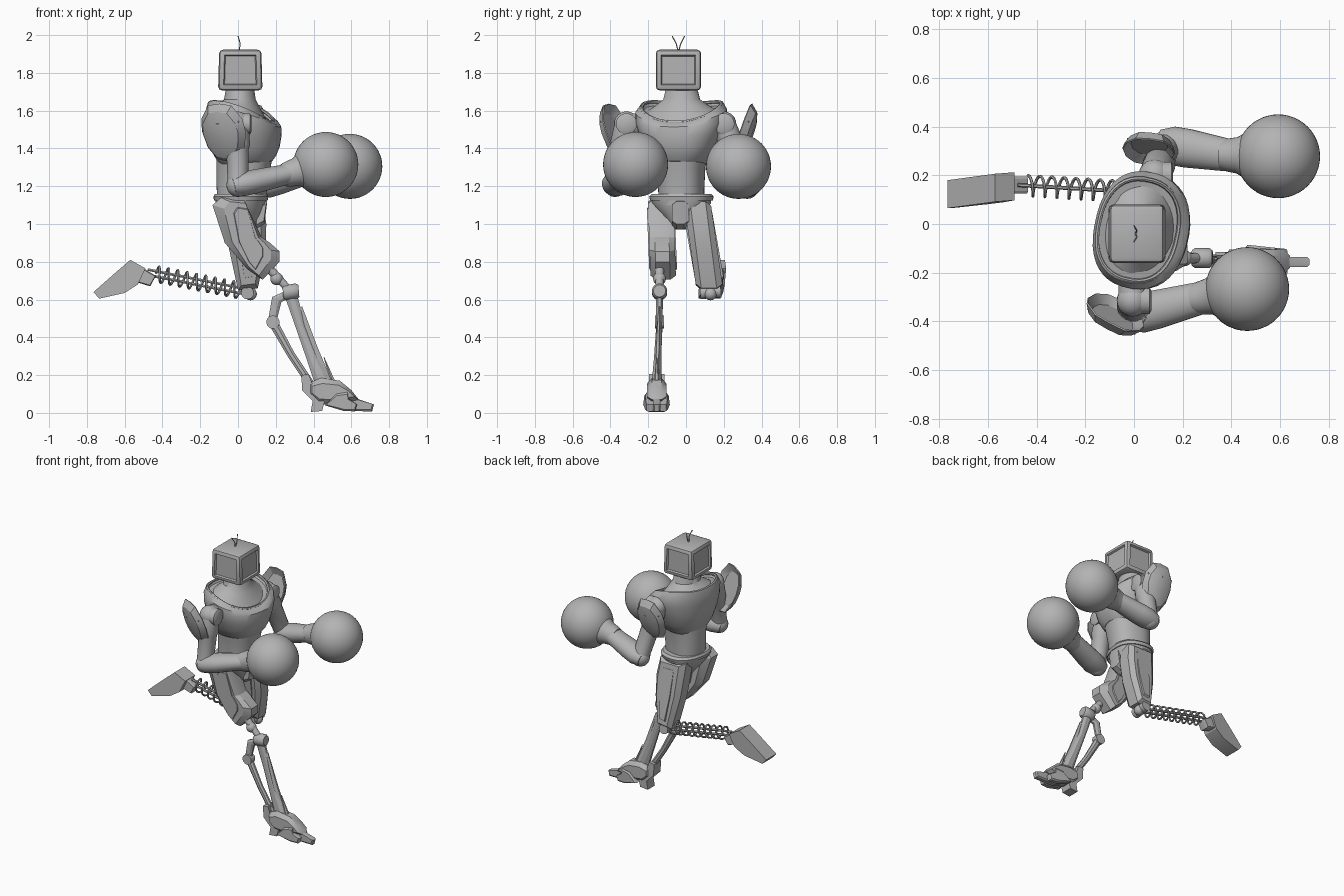
import bpy, bmesh, math
from mathutils import Vector, Matrix

if "Cube" in bpy.data.objects:
    bpy.data.objects.remove(bpy.data.objects["Cube"], do_unlink=True)

metal = bpy.data.materials.new("plain grey")
metal.use_nodes = True
GREY = (0.45, 0.45, 0.45, 1)
metal.diffuse_color = GREY
metal.node_tree.nodes["Principled BSDF"].inputs["Base Color"].default_value = GREY


def finish(ob, name, angle=35):
    ob.name = name
    ob.data.materials.clear()
    ob.data.materials.append(metal)
    bpy.ops.object.select_all(action='DESELECT')
    ob.select_set(True)
    bpy.context.view_layer.objects.active = ob
    if angle:
        bpy.ops.object.shade_smooth_by_angle(angle=math.radians(angle))
    return ob


def from_bmesh(name, bm, angle=35):
    bmesh.ops.recalc_face_normals(bm, faces=bm.faces[:])
    me = bpy.data.meshes.new(name)
    bm.to_mesh(me)
    bm.free()
    ob = bpy.data.objects.new(name, me)
    bpy.context.collection.objects.link(ob)
    return finish(ob, name, angle)


def skin(name, rings, angle=35):
    """Bridge equal point rings and cap both ends."""
    bm = bmesh.new()
    loops = [[bm.verts.new(p) for p in r] for r in rings]
    n = len(loops[0])
    for a, b in zip(loops, loops[1:]):
        for i in range(n):
            j = (i + 1) % n
            bm.faces.new((a[i], a[j], b[j], b[i]))
    bm.faces.new(loops[0])
    bm.faces.new(loops[-1])
    return from_bmesh(name, bm, angle)


def oval(rx, ry, n, power=1.0):
    pts = []
    for i in range(n):
        c, s = math.cos(math.tau * (i + .5) / n), math.sin(math.tau * (i + .5) / n)
        pts.append(Vector((math.copysign(abs(c) ** power, c) * rx,
                           math.copysign(abs(s) ** power, s) * ry, 0)))
    return pts


def tube(name, pts, radii, n=20, squash=1.0, angle=40):
    """Round or flattened limb along a path."""
    pts = [Vector(p) for p in pts]
    rings = []
    for i, (p, r) in enumerate(zip(pts, radii)):
        d = pts[min(i + 1, len(pts) - 1)] - pts[max(i - 1, 0)]
        z = d.normalized()
        side = z.cross(Vector((0, 1, 0)))
        side = side.normalized() if side.length > .05 else Vector((1, 0, 0))
        m = Matrix((side, z.cross(side), z)).transposed()
        rings.append([p + m @ q for q in oval(r, r * squash, n)])
    return skin(name, rings, angle)


TWIST = Matrix.Rotation(math.radians(-12), 3, 'Z')


def body_ring(z, cx, rx, ry, tilt=0, power=.85, n=40):
    """Torso ring; tilt drops the front and lifts the shoulders."""
    return [Vector((.02, -.025, z + tilt * (3 * p.y ** 2 - p.x))) + TWIST @ Vector((cx + p.x, p.y, 0))
            for p in oval(rx, ry, n, power)]


def prism(name, outline, layers, lean=0, skew=0):
    """Side outline stacked along y; each layer is (y, x scale, z scale)."""
    cx = sum(p[0] for p in outline) / len(outline)
    cz = sum(p[1] for p in outline) / len(outline)
    rings = []
    for y, sx, sz in layers:
        rings.append([Vector((cx + (x - cx) * sx, y + lean * (z - cz) + skew * (x - cx), cz + (z - cz) * sz))
                      for x, z in outline])
    return skin(name, rings, 25)


def ball(name, p, r, seg=20):
    bpy.ops.mesh.primitive_uv_sphere_add(segments=seg, ring_count=seg // 2, radius=r, location=p)
    return finish(bpy.context.object, name, 40)


def wire(name, pts, r, cyclic=False):
    cu = bpy.data.curves.new(name, 'CURVE')
    cu.dimensions, cu.bevel_depth, cu.bevel_resolution = '3D', r, 1
    sp = cu.splines.new('POLY')
    sp.points.add(len(pts) - 1)
    for q, p in zip(sp.points, pts):
        q.co = (*p, 1)
    sp.use_cyclic_u = cyclic
    cu.use_fill_caps = not cyclic
    ob = bpy.data.objects.new(name, cu)
    bpy.context.collection.objects.link(ob)
    finish(ob, name, 0)
    bpy.ops.object.convert(target='MESH')
    return finish(bpy.context.object, name, 50)


# Head: bevelled box with recessed screen and side panels
bm = bmesh.new()
bmesh.ops.create_cube(bm, size=1, matrix=Matrix.Translation((.012, -.04, 1.815))
                      @ Matrix.Diagonal((.235, .24, .215, 1)))
for v in bm.verts:
    if v.co.z > 1.8:
        v.co.x = .012 + (v.co.x - .012) * .95
bmesh.ops.bevel(bm, geom=bm.edges[:], offset=.02, segments=2, profile=.5, affect='EDGES')
bm.normal_update()
sides = [f for f in bm.faces if abs(f.normal.z) < .5 and f.calc_area() > .02]
bmesh.ops.inset_individual(bm, faces=sides, thickness=.012, depth=0)
bmesh.ops.inset_individual(bm, faces=sides, thickness=.008, depth=-.012)
from_bmesh("head", bm, 25)
for s in (-1, 1):
    wire("antenna", [(.005, -.04, 1.91), (.012, -.04 + s * .012, 1.955),
                     (.0, -.04 + s * .033, 1.995)], .003)

# Torso, twisted slightly about the vertical
skin("neck", [body_ring(z, cx, rx, ry, t, 1) for z, cx, rx, ry, t in (
    (1.55, 0, .16, .20, .3), (1.59, -.005, .13, .165, .25), (1.63, -.01, .102, .13, .1),
    (1.66, -.01, .083, .098, 0), (1.73, -.01, .072, .08, 0))])
skin("chest", [body_ring(*r) for r in (
    (1.315, .04, .12, .11, -.15), (1.34, .03, .15, .145, -.15), (1.40, .02, .178, .185, -.05),
    (1.47, .015, .192, .217, 0), (1.53, .01, .193, .24, .08), (1.565, .003, .186, .242, .2),
    (1.59, -.003, .17, .22, .3), (1.57, -.003, .155, .20, .3))])
wire("collar_rim", body_ring(1.588, -.003, .163, .21, .3), .009, True)
skin("abdomen", [body_ring(*r) for r in (
    (1.10, 0, .128, .118), (1.20, .0, .132, .12), (1.30, .01, .142, .127), (1.42, .02, .15, .15))])
skin("pelvis", [body_ring(*r) for r in (
    (.97, .02, .045, .035), (1.05, .005, .10, .10), (1.11, -.005, .13, .155), (1.15, -.005, .135, .16))])
skin("belt", [body_ring(*r) for r in (
    (1.125, -.005, .138, .165), (1.145, -.005, .142, .17), (1.16, -.005, .134, .155))])
prism("groin_shield", [(.10, 1.13), (.155, 1.12), (.14, 1.0), (.09, .97)],
      [(-.075, .8, .7), (-.05, 1, 1), (-.01, 1, 1), (.015, .8, .7)])


# Arms with shoulder discs, pads and round gloves
def arm(tag, shoulder, elbow, wrist, glove, pad, turn, wide, flip):
    s, e, w, g = map(Vector, (shoulder, elbow, wrist, glove))
    ball(tag + "_shoulder_ball", s, .066, 24)
    tube(tag + "_shoulder_disc", [s, s + Vector((.068, 0, 0)), s + Vector((.076, 0, 0))], [.056, .056, .042], 24)
    inward = s - Vector((0, flip * .13, .01))
    tube(tag + "_shoulder_axle", [inward, s], [.058, .06])
    tube(tag + "_upper_arm", [s, s.lerp(e, .35), s.lerp(e, .4), e], [.062, .068, .06, .055])
    ball(tag + "_elbow", e, .062)
    d = (g - w).normalized()
    tube(tag + "_forearm", [e - d * .03, e.lerp(w, .1), e.lerp(w, .35), w], [.05, .064, .064, .054], 24, 1.25)
    tube(tag + "_glove_cuff", [w - d * .03, w, w + d * .04, w + d * .09, g],
         [.06, .068, .075, .105, .14], 32)
    ball(tag + "_glove", g, .172, 48)
    m = Matrix.Rotation(turn, 3, 'Z') @ Matrix.Rotation(math.radians(19), 3, 'X')
    half = [(0, .165), (.06, .155), (.105, .08), (.112, .01), (.095, -.08), (.055, -.145), (0, -.16)]
    shape = half + [(-u, v) for u, v in half[-2:0:-1]]
    skin(tag + "_shoulder_pad", [[Vector(pad) + m @ Vector((u * k * wide, -o, v * k)) for u, v in shape]
                                 for o, k in ((.022, .7), (-.008, .97), (-.003, 1), (.035, .8), (.052, .45))], 30)
    wire(tag + "_pad_seam", [Vector(pad) + m @ Vector((u * wide, -.05 + abs(u) * .36, .07)) for u in
                             (-.095, -.05, 0, .05, .095)], .005)


arm("front", (-.005, -.315, 1.53), (.0, -.375, 1.205), (.27, -.305, 1.265),
    (.465, -.267, 1.315), (-.075, -.365, 1.48), math.radians(-28), 1.17, -1)
arm("back", (.085, .2, 1.53), (.135, .325, 1.195), (.385, .283, 1.27),
    (.592, .278, 1.305), (.06, .30, 1.48), math.radians(174), .97, 1)


# Thighs: chamfered slabs with raised side panels
def thigh(tag, outline, y0, y1, lean):
    prism(tag + "_thigh", outline, [(y0, .7, .9), (y0 + .03, 1, 1), (y1 - .03, 1, 1), (y1, .7, .9)], lean)
    for y, o in ((y0, -.006), (y1, .006)):
        prism(tag + "_thigh_panel", outline, [(y - o, .46, .78), (y + o, .42, .74)], lean)


thigh("front", [(-.135, 1.1), (-.09, 1.14), (.03, 1.13), (.125, .93), (.17, .9), (.22, .855),
                (.22, .8), (.13, .705), (.05, .76), (-.07, .9)], -.195, -.06, -.03)
thigh("back", [(-.075, 1.12), (.13, 1.12), (.15, 1.0), (.145, .85), (.105, .66), (0, .65),
               (-.05, .88)], .02, .162, -.13)

# Front leg: joints, twin struts and clawed foot
ball("front_knee_ball", (.205, -.14, .71), .034)
tube("front_knee_link", [(.17, -.14, .76), (.28, -.14, .64)], [.025, .02], 10)
tube("front_knee_drum", [(.238, -.14, .635), (.25, -.14, .636), (.31, -.14, .645), (.322, -.14, .646)],
     [.032, .041, .041, .032])
tube("front_shin", [(.275, -.14, .64), (.33, -.142, .46), (.40, -.15, .28), (.46, -.155, .14)],
     [.036, .028, .036, .05], 8, .6, 25)
tube("front_shin_ridge", [(.33, -.142, .56), (.40, -.15, .34), (.48, -.155, .14)], [.012, .026, .03], 6, .5, 25)
tube("front_calf_top", [(.26, -.14, .625), (.205, -.14, .60), (.18, -.14, .48)], [.024, .03, .024], 8, .6, 25)
tube("front_calf_joint", [(.185, -.163, .48), (.185, -.117, .48)], [.035, .035], 16)
tube("front_calf_strut", [(.185, -.14, .48), (.28, -.148, .31), (.40, -.155, .13)], [.027, .022, .022], 8, .7, 25)
tube("ankle_spike", [(.50, -.155, .17), (.455, -.155, .295)], [.014, .002], 6)
prism("foot_body", [(.375, .1), (.375, .16), (.44, .185), (.54, .17), (.60, .12), (.64, .07),
                    (.50, .04), (.42, .05)],
      [(-.206, .85, .6), (-.18, 1, 1), (-.13, 1, 1), (-.104, .85, .6)])
prism("heel", [(.385, .005), (.445, .01), (.47, .10), (.42, .12), (.34, .12), (.335, .2), (.375, .205),
               (.40, .09)], [(-.195, 1, 1), (-.115, 1, 1)])
for i in (-1, 0, 1):
    y = -.156 + i * .04
    reach = .02 if i == 0 else -.07
    prism("toe", [(.46, .04), (.56, .01), (.69 + reach, .008), (.70 + reach, .045), (.62 + reach / 2, .075),
                  (.58, .11), (.52, .10)],
          [(y - .02, .94, .8), (y - .012, 1, 1), (y + .012, 1, 1), (y + .02, .94, .8)], 0, -i * .1)

# Back leg: knee, coil spring round twin rods, blunt foot
ball("back_knee_ball", (.066, .13, .63), .034)
tube("back_knee_drum", [(.05, .075, .635), (.05, .185, .645)], [.034, .034], 16)
start, end = Vector((.05, .128, .64)), Vector((-.48, .16, .745))
axis = (end - start).normalized()
u = axis.cross(Vector((0, 0, 1))).normalized()
v = axis.cross(u)
for s in (-1, 1):
    wire("shin_rod", [start + v * s * .014, end + v * s * .014], .008)
steps, turns = 160, 9
coil = []
for i in range(steps + 1):
    t, a = i / steps, math.tau * turns * i / steps
    coil.append(start.lerp(end, .08 + .84 * t) + (u * math.cos(a) + v * math.sin(a)) * .042)
wire("shin_spring", coil, .0065)
prism("back_foot", [(-.765, .64), (-.64, .75), (-.57, .81), (-.49, .765),
                    (-.53, .68), (-.60, .635), (-.735, .605)],
      [(.082, 1, 1), (.197, 1, 1)], .04, .1)
prism("back_ankle", [(-.53, .69), (-.50, .765), (-.435, .725), (-.465, .67)],
      [(.125, .9, .85), (.135, 1, 1), (.185, 1, 1), (.195, .9, .85)])
